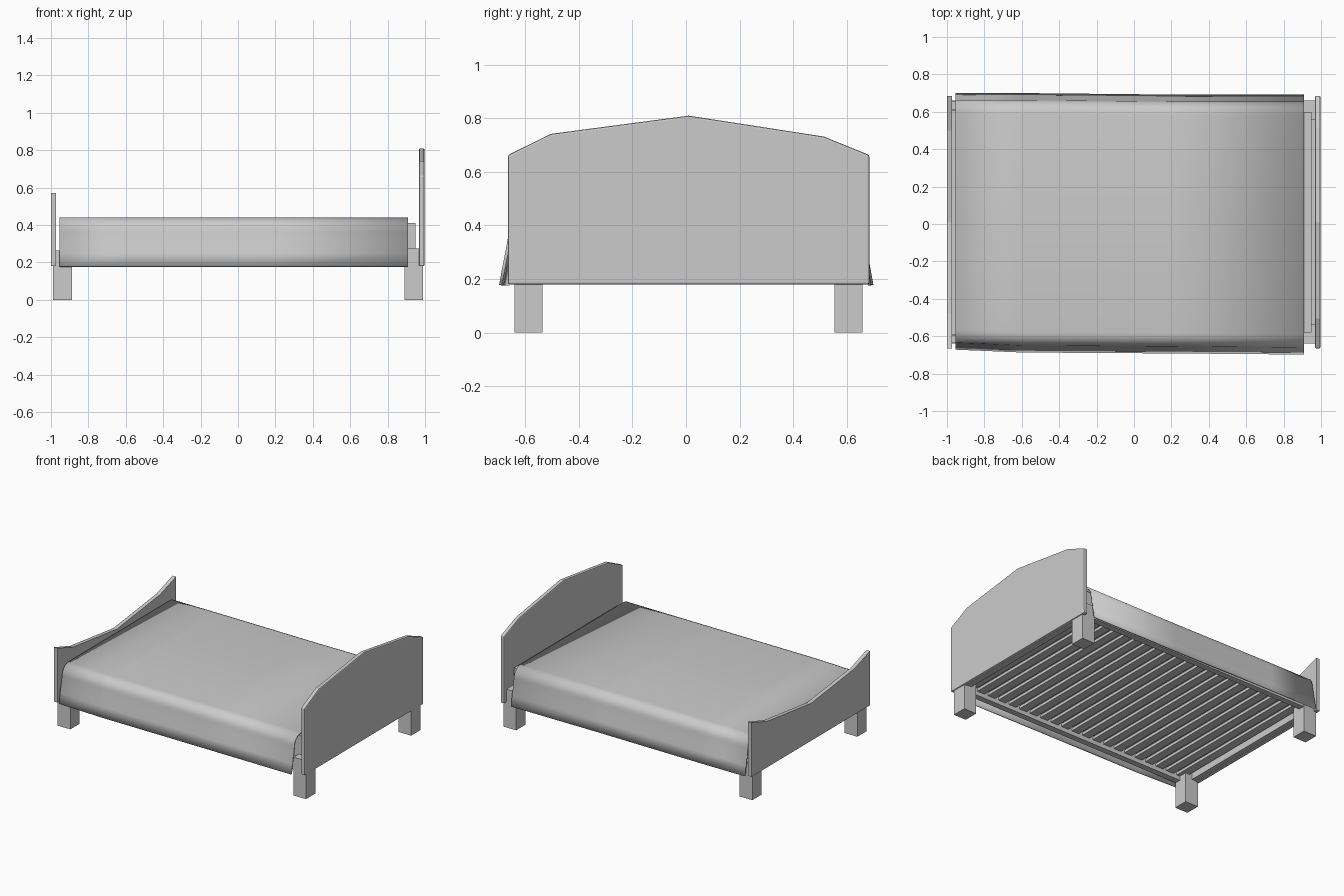
import bpy, bmesh, math

if "Cube" in bpy.data.objects:
    bpy.data.objects.remove(bpy.data.objects["Cube"])

CY = 0.01  # the frame sits slightly off the blanket's centre


def make_object(name, bm):
    bmesh.ops.recalc_face_normals(bm, faces=bm.faces)
    mesh = bpy.data.meshes.new(name)
    bm.to_mesh(mesh)
    bm.free()
    ob = bpy.data.objects.new(name, mesh)
    bpy.context.collection.objects.link(ob)
    return ob


def box(name, x0, x1, y0, y1, z0, z1):
    bm = bmesh.new()
    bmesh.ops.create_cube(bm, size=1)
    for v in bm.verts:
        v.co.x = x0 if v.co.x < 0 else x1
        v.co.y = y0 if v.co.y < 0 else y1
        v.co.z = z0 if v.co.z < 0 else z1
    return make_object(name, bm)


def panel(name, outline, x0, x1, bevel=0):
    """Extrude a y-z outline along x."""
    bm = bmesh.new()
    face = bm.faces.new([bm.verts.new((x0, y, z)) for y, z in outline])
    ext = bmesh.ops.extrude_face_region(bm, geom=[face])["geom"]
    for v in ext:
        if isinstance(v, bmesh.types.BMVert):
            v.co.x = x1
    ob = make_object(name, bm)
    if bevel:
        m = ob.modifiers.new("edge", 'BEVEL')
        m.width, m.segments = bevel, 2
        m.limit_method, m.angle_limit = 'ANGLE', math.radians(60)
    return ob


# Headboard and footboard
panel("headboard", [(-0.665, 0.18), (-0.665, 0.663), (-0.505, 0.742), (0.01, 0.81),
                    (0.515, 0.732), (0.685, 0.663), (0.685, 0.18)], 0.968, 0.997, 0.007)
panel("footboard", [(-0.665, 0.18), (-0.665, 0.57), (-0.48, 0.51), (0.01, 0.45),
                    (0.50, 0.51), (0.685, 0.57), (0.685, 0.18)], -1.0, -0.972)

# Legs reaching up inside the frame
for end, x0, x1, top in (("foot", -0.99, -0.887, 0.25), ("head", 0.89, 0.99, 0.275)):
    for side, y0, y1 in (("front", -0.64, -0.535), ("back", 0.555, 0.66)):
        box(f"{end}_{side}_leg", x0, x1, y0, y1, 0, 0.185)
        # upper block stops at the inner face of the board
        box(f"{end}_{side}_post", max(x0, -0.975), min(x1, 0.972), y0, y1, 0.185, top)

# Side and end rails
for side, s in (("front", -1), ("back", 1)):
    y = CY + s * 0.625
    box(f"{side}_rail", -0.972, 0.968, y - 0.022, y + 0.022, 0.185, 0.265)
box("foot_rail", -0.972, -0.94, CY - 0.60, CY + 0.60, 0.185, 0.265)
box("head_rail", 0.93, 0.968, CY - 0.60, CY + 0.60, 0.185, 0.265)

# Slats across the bed
slat = box("slats", -0.92, -0.86, CY - 0.605, CY + 0.605, 0.215, 0.235)
arr = slat.modifiers.new("repeat", 'ARRAY')
arr.count = 21
arr.use_relative_offset = False
arr.use_constant_offset = True
arr.constant_offset_displace = (0.089, 0, 0)

# Mattress
box("mattress", -0.945, 0.95, -0.58, 0.60, 0.236, 0.41)


# Blanket: thin draped sheet with rounded shoulders, flaring slightly to its hem
def blanket_section(front, back):
    def side(hem, sign):
        sh = abs(hem) - 0.035
        r = 0.075
        pts = [(sign * hem_y, z) for hem_y, z in
               ((abs(hem), 0.178), (abs(hem) - 0.013, 0.25), (abs(hem) - 0.025, 0.31))]
        for i in range(7):
            a = i / 6 * math.pi / 2
            pts.append((sign * (sh - r + r * math.cos(a)), 0.365 + r * math.sin(a)))
        return pts
    return side(front, -1) + side(back, 1)[::-1]


bm = bmesh.new()
rows = []
for x, front, back in ((-0.955, 0.672, 0.70), (-0.6, 0.687, 0.70),
                       (0.2, 0.692, 0.692), (0.91, 0.698, 0.692)):
    rows.append([bm.verts.new((x, y, z)) for y, z in blanket_section(front, back)])
for a, b in zip(rows, rows[1:]):
    for i in range(len(a) - 1):
        bm.faces.new((a[i], b[i], b[i + 1], a[i + 1]))
blanket = make_object("blanket", bm)
if sum(p.normal.z * p.area for p in blanket.data.polygons) < 0:
    blanket.data.flip_normals()
sol = blanket.modifiers.new("thickness", 'SOLIDIFY')
sol.thickness, sol.offset = 0.012, -1
bpy.context.view_layer.objects.active = blanket
blanket.select_set(True)
bpy.ops.object.shade_smooth_by_angle(angle=math.radians(40))
